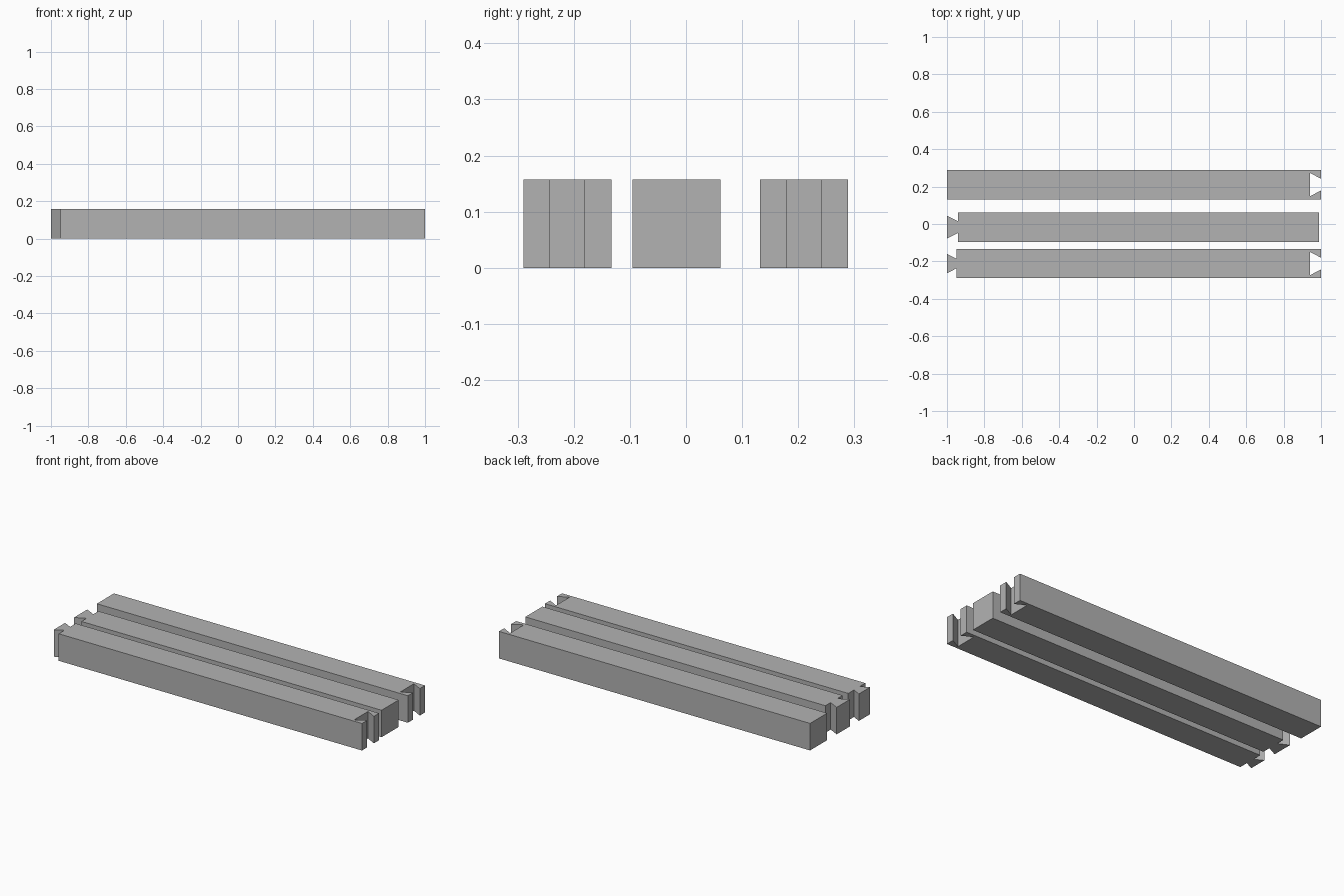
import bpy
import bmesh

if "Cube" in bpy.data.objects:
    bpy.data.objects.remove(bpy.data.objects["Cube"])

HEIGHT = 0.157
HALF_WIDTH = 0.0785

grey = bpy.data.materials.new("plain_grey")
grey.diffuse_color = (0.45, 0.45, 0.45, 1.0)
grey.use_nodes = True
grey.node_tree.nodes["Principled BSDF"].inputs["Base Color"].default_value = grey.diffuse_color


def make_bar(name, y, x_left, x_right, tail=None, socket=None):
    """Extrude a bar outline; tail and socket are (neck half, wide half, length)."""
    w = HALF_WIDTH
    outline = [(x_left, -w), (x_right, -w)]
    if socket:  # dovetail slot cut into the right end
        neck, wide, depth = socket
        outline += [(x_right, -neck), (x_right - depth, -wide),
                    (x_right - depth, wide), (x_right, neck)]
    outline += [(x_right, w), (x_left, w)]
    if tail:  # dovetail tongue on the left end
        neck, wide, length = tail
        outline += [(x_left, neck), (x_left - length, wide),
                    (x_left - length, -wide), (x_left, -neck)]

    bm = bmesh.new()
    base = bm.faces.new([bm.verts.new((px, y + py, 0)) for px, py in outline])
    top = bmesh.ops.extrude_face_region(bm, geom=[base])
    verts = [g for g in top["geom"] if isinstance(g, bmesh.types.BMVert)]
    bmesh.ops.translate(bm, verts=verts, vec=(0, 0, HEIGHT))
    bmesh.ops.recalc_face_normals(bm, faces=bm.faces[:])
    mesh = bpy.data.meshes.new(name)
    bm.to_mesh(mesh)
    bm.free()
    mesh.materials.append(grey)
    obj = bpy.data.objects.new(name, mesh)
    bpy.context.collection.objects.link(obj)
    return obj


SOCKET = (0.031, 0.063, 0.06)

# Back bar: socket only
make_bar("back_bar", 0.2105, -1.0, 1.0, socket=SOCKET)
# Middle bar: tongue only
make_bar("middle_bar", -0.017, -0.94, 0.99, tail=(0.031, 0.061, 0.06))
# Front bar: tongue and socket
make_bar("front_bar", -0.2115, -0.95, 1.0, tail=(0.026, 0.052, 0.05), socket=SOCKET)
